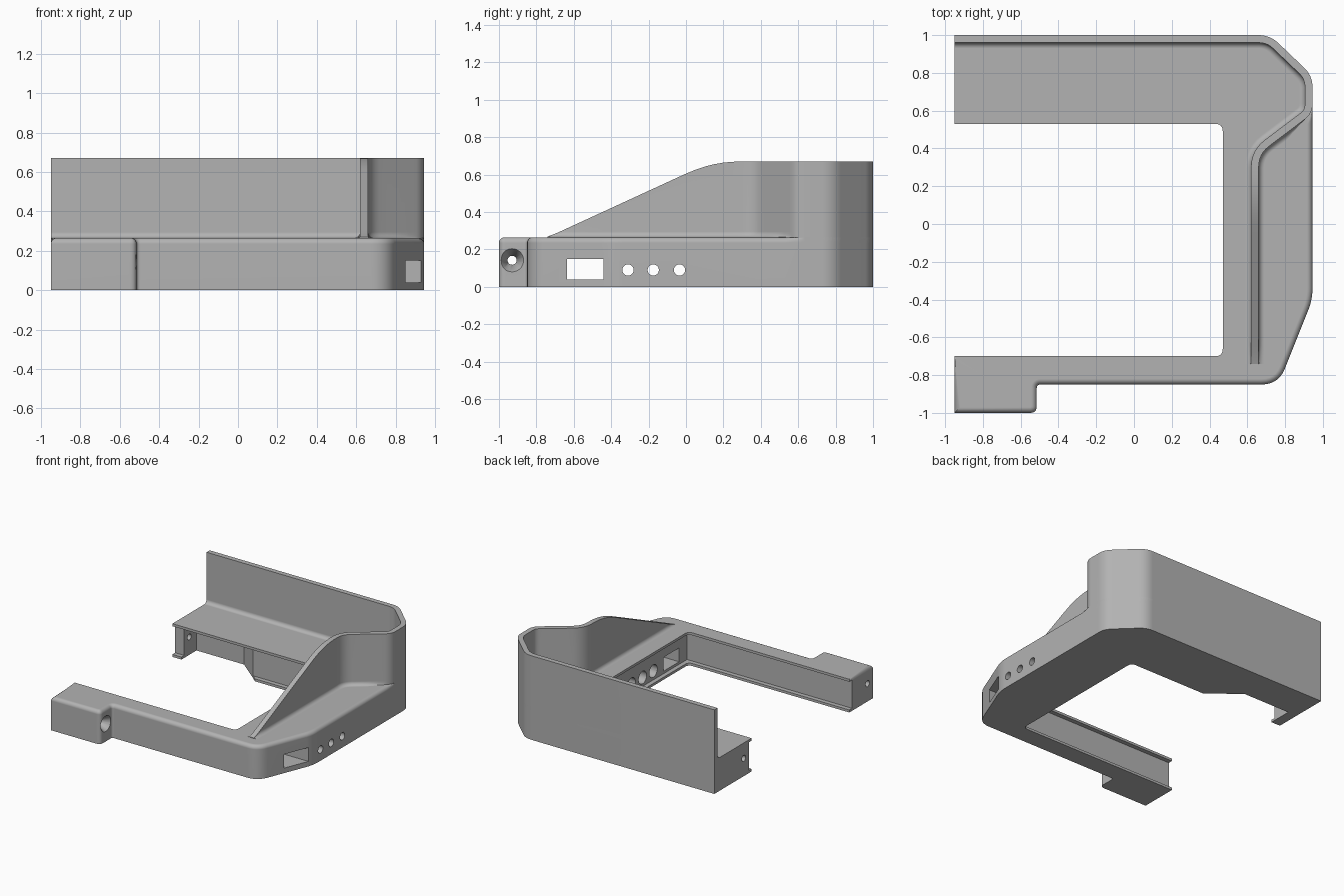
import bpy, bmesh, math
from mathutils import Vector

if "Cube" in bpy.data.objects:
    bpy.data.objects.remove(bpy.data.objects["Cube"], do_unlink=True)

TOP, FULL, LEFT, FILLET, THICK = 0.265, 0.67, -0.95, 0.03, 0.04

grey = bpy.data.materials.new("plain grey")
grey.use_nodes = True
grey.diffuse_color = (0.45, 0.45, 0.45, 1)
grey.node_tree.nodes["Principled BSDF"].inputs["Base Color"].default_value = (0.45, 0.45, 0.45, 1)


def rounded(corners, closed):
    """Turn (x, y, setback) corners into a path with curved corners."""
    path, n = [], len(corners)
    for i, (x, y, t) in enumerate(corners):
        p = Vector((x, y))
        if t == 0 or (not closed and i in (0, n - 1)):
            path.append(p)
            continue
        a = Vector(corners[i - 1][:2]) - p
        b = Vector(corners[(i + 1) % n][:2]) - p
        a, b = p + a.normalized() * t, p + b.normalized() * t
        for k in range(7):
            u = k / 6
            path.append(a * (1 - u) ** 2 + p * 2 * u * (1 - u) + b * u * u)
    return path


def left_normals(path, closed):
    """Mitred normals pointing to the left of the path."""
    result, n = [], len(path)
    for i, p in enumerate(path):
        before = path[i - 1] if closed or i else None
        after = path[(i + 1) % n] if closed or i < n - 1 else None
        d1 = (p - before).normalized() if before is not None else None
        d2 = (after - p).normalized() if after is not None else d1
        d1 = d1 if d1 is not None else d2
        n1, n2 = Vector((-d1.y, d1.x)), Vector((-d2.y, d2.x))
        m = (n1 + n2).normalized()
        result.append(m / max(0.4, m.dot(n1)))
    return result


def loft(name, rings):
    """Skin equal-length closed rings and cap both ends."""
    bm = bmesh.new()
    rows = [[bm.verts.new(v) for v in ring] for ring in rings]
    n = len(rings[0])
    for r, s in zip(rows, rows[1:]):
        for i in range(n):
            j = (i + 1) % n
            bm.faces.new((r[i], r[j], s[j], s[i]))
    bm.faces.new(rows[0][::-1])
    bm.faces.new(rows[-1])
    bmesh.ops.recalc_face_normals(bm, faces=bm.faces)
    mesh = bpy.data.meshes.new(name)
    bm.to_mesh(mesh)
    bm.free()
    mesh.materials.append(grey)
    ob = bpy.data.objects.new(name, mesh)
    bpy.context.collection.objects.link(ob)
    return ob


def prism(name, outline, z0, z1):
    return loft(name, [[(x, y, z) for x, y in outline] for z in (z0, z1)])


def box(name, x0, x1, y0, y1, z0, z1):
    return prism(name, [(x0, y0), (x1, y0), (x1, y1), (x0, y1)], z0, z1)


def bore(name, y, z, x0, x1, r0, r1=None):
    """Round or conical cutter along x."""
    rings = []
    for x, r in ((x0, r0), (x1, r0 if r1 is None else r1)):
        angles = [math.tau * k / 32 for k in range(32)]
        rings.append([(x, y + r * math.cos(a), z + r * math.sin(a)) for a in angles])
    return loft(name, rings)


def combine(target, tool, operation):
    mod = target.modifiers.new(operation, "BOOLEAN")
    mod.operation, mod.solver, mod.object = operation, "EXACT", tool
    bpy.context.view_layer.objects.active = target
    bpy.ops.object.modifier_apply(modifier=mod.name)
    bpy.data.objects.remove(tool, do_unlink=True)


# Base: U-shaped frame with a rounded outer top edge
back_corners = [(0.945, 0.785, 0.06), (0.72, 1, 0.06), (LEFT, 1, 0)]
outline = rounded([
    (LEFT, -1, 0), (-0.515, -1, 0.035), (-0.515, -0.85, 0.02), (0.765, -0.85, 0.09),
    (0.945, -0.4, 0.06), (0.945, 0.53, 0), (0.945, 0.6, 0)] + back_corners + [
    (LEFT, 0.53, 0), (0.47, 0.53, 0.04), (0.47, -0.7, 0.04), (LEFT, -0.7, 0)], True)
normals = left_normals(outline, True)


def base_ring(z, inset):
    ring = []
    for p, m in zip(outline, normals):
        soft = p.y < 0.54 and (p.x > 0.5 or p.y < -0.8)
        q = p + m * inset if soft else p
        ring.append((LEFT if p.x == LEFT else q.x, q.y, z))
    return ring


rings = [base_ring(0, 0)]
for k in range(6):
    a = math.pi / 2 * k / 5
    rings.append(base_ring(TOP - FILLET * (1 - math.sin(a)), FILLET * (1 - math.cos(a))))
frame = loft("frame", rings)


# Wall: thin upright screen with a sloping side and filleted foot
def wall_height(y):
    if y < 0:
        h = TOP + 0.46 * (y + 0.74)
    elif y < 0.28:
        h = 0.605 + 0.46 * y - 0.46 * y * y / 0.56
    else:
        h = FULL
    return max(h, TOP + 0.004)


rough = rounded([(0.66, -0.74, 0), (0.66, 0.37, 0.07), (0.945, 0.585, 0.05)] + back_corners, False)
path = []
for a, b in zip(rough, rough[1:]):
    steps = max(1, math.ceil((b - a).length / 0.05)) if a.y < 0.57 else 1
    path += [a.lerp(b, k / steps) for k in range(steps)]
path.append(rough[-1])

arc = [(1 - math.sin(a), 1 - math.cos(a)) for a in [math.pi / 2 * k / 4 for k in range(5)]]
sections = []
for p, m in zip(path, left_normals(path, False)):
    h = wall_height(p.y)
    rise = min(FILLET, (h - TOP) * 0.9)
    outer = FILLET * min(1, max(0, (0.55 - p.y) / 0.08))
    side = [(-outer, TOP - 0.06)] + [(-outer * s, TOP + rise * t) for s, t in arc] + [(0, h)]
    inner = [(THICK, h)] + [(THICK + FILLET * s, TOP + rise * t) for s, t in arc[::-1]]
    inner.append((THICK + FILLET, TOP - 0.06))
    sections.append([(*(p + m * d), z) for d, z in side + inner])
wall = loft("wall", sections)
combine(frame, wall, "UNION")

# Channel around the inside and pocket in the rear arm
pocket = [(-0.87, 0.4), (-0.22, 0.4), (-0.22, 0.53), (-0.45, 0.72), (-0.87, 0.72)]
cutters = [
    box("channel_cutter", -1.1, 0.505, -0.735, 0.565, 0.02, 0.245),
    prism("pocket_cutter", pocket, -0.1, 0.244),
    box("port_cutter", 0.4, 1.1, -0.635, -0.44, 0.04, 0.15)]

# Round side openings, wider on the inside
for y in (-0.31, -0.175, -0.035):
    cutters.append(bore("side_hole_cutter", y, 0.09, 0.4, 1.1, 0.03))
    cutters.append(bore("side_recess_cutter", y, 0.09, 0.41, 0.87, 0.05))

# Screw holes at the open ends
cutters += [
    bore("front_screw_cutter", -0.93, 0.142, -1.1, -0.4, 0.024),
    bore("front_countersink_cutter", -0.93, 0.142, -0.58, -0.51, 0.022, 0.065),
    bore("rear_screw_cutter", 0.63, 0.142, -1.1, -0.8, 0.024)]
for cutter in cutters:
    combine(frame, cutter, "DIFFERENCE")

# Smooth shading with crisp edges
bpy.ops.object.select_all(action="DESELECT")
frame.select_set(True)
bpy.context.view_layer.objects.active = frame
bpy.ops.object.shade_smooth_by_angle(angle=math.radians(32))
weighted = frame.modifiers.new("even_shading", "WEIGHTED_NORMAL")
weighted.keep_sharp = True
